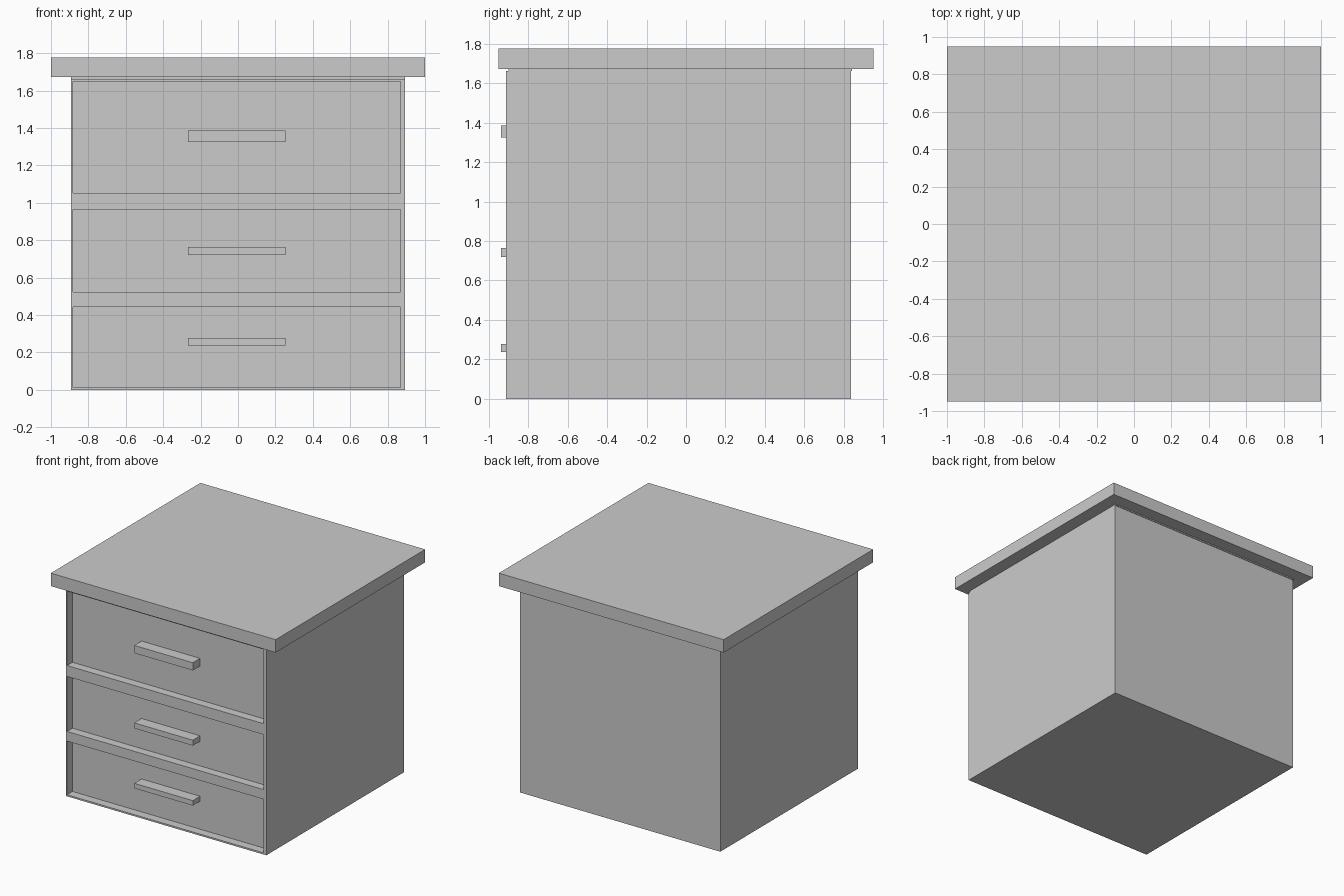
import bpy

if "Cube" in bpy.data.objects:
    bpy.data.objects.remove(bpy.data.objects["Cube"])


def box(name, x, y, z):
    """Axis-aligned box from (min, max) ranges."""
    spans = (x, y, z)
    bpy.ops.mesh.primitive_cube_add(size=1, location=[(a + b) / 2 for a, b in spans])
    ob = bpy.context.object
    ob.name = name
    ob.scale = [b - a for a, b in spans]
    bpy.ops.object.transform_apply(location=False, rotation=False, scale=True)
    return ob


def cut(target, cutter):
    """Subtract the cutter from the target and remove it."""
    mod = target.modifiers.new("recess", 'BOOLEAN')
    mod.operation = 'DIFFERENCE'
    mod.solver = 'EXACT'
    mod.object = cutter
    bpy.context.view_layer.objects.active = target
    bpy.ops.object.modifier_apply(modifier=mod.name)
    bpy.data.objects.remove(cutter, do_unlink=True)


FRONT, DRAWER_FACE, HANDLE_FRONT = -0.914, -0.845, -0.937

# Cabinet body, overhanging top and the thin spacer between them
body = box("cabinet_body", (-0.892, 0.892), (FRONT, 0.838), (0, 1.663))
box("top_spacer", (-0.892, 0.892), (-0.90, 0.843), (1.663, 1.673))
box("table_top", (-1, 1), (-0.95, 0.95), (1.673, 1.777))

# Recessed drawer fronts with bar handles: (name, recess z range, handle z range)
drawers = [
    ("bottom", (0.013, 0.444), (0.238, 0.278)),
    ("middle", (0.522, 0.964), (0.720, 0.764)),
    ("top", (1.052, 1.649), (1.325, 1.387)),
]
for name, recess_z, handle_z in drawers:
    cut(body, box("recess_cutter", (-0.881, 0.869), (-1.0, DRAWER_FACE), recess_z))
    box(name + "_drawer_handle", (-0.267, 0.254), (HANDLE_FRONT, DRAWER_FACE), handle_z)
